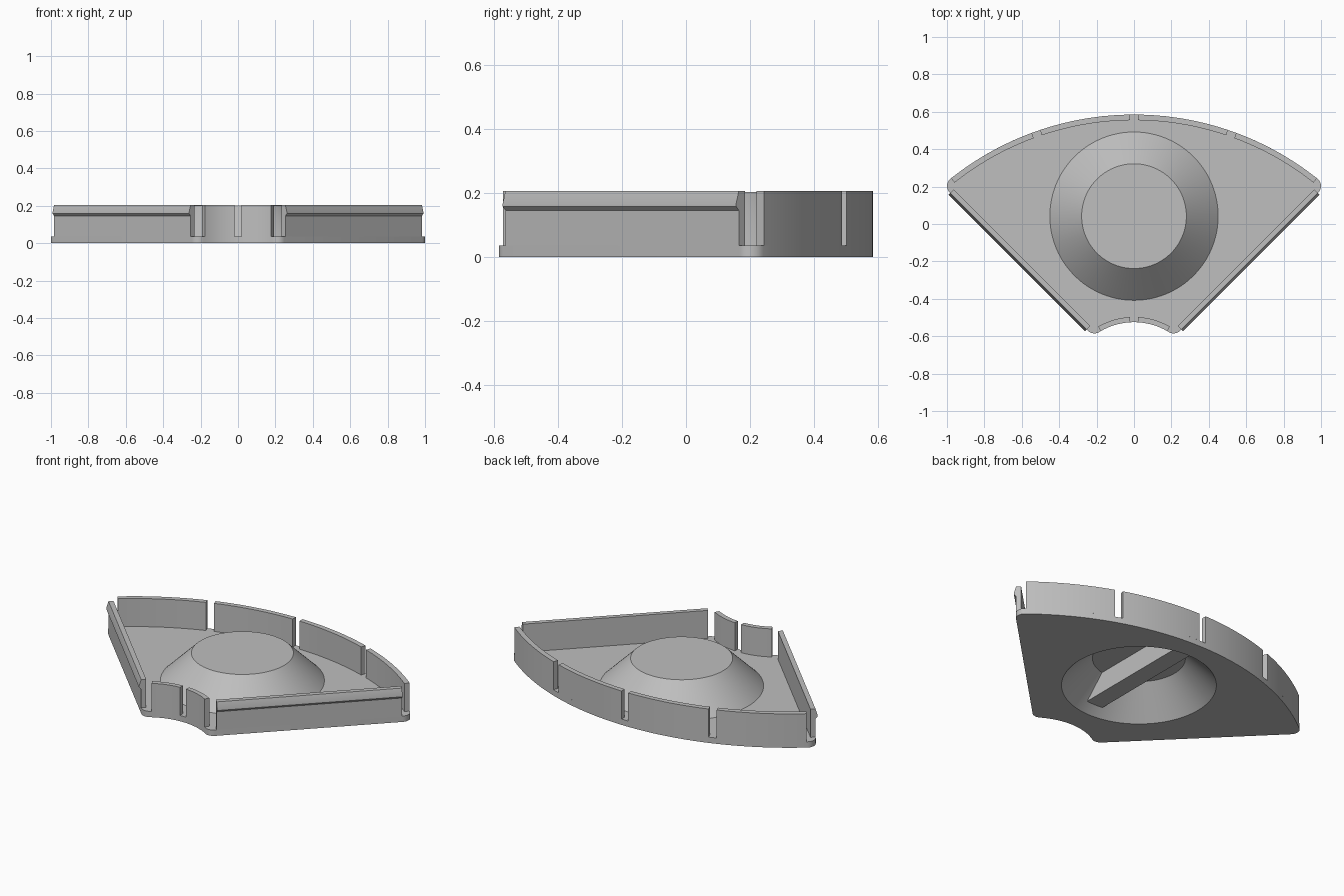
import bpy, bmesh
from math import sin, cos, pi, radians, atan2, degrees
from mathutils import Vector

if "Cube" in bpy.data.objects:
    bpy.data.objects.remove(bpy.data.objects["Cube"], do_unlink=True)

grey = bpy.data.materials.new("plain_grey")
grey.use_nodes = True
grey.diffuse_color = (0.52, 0.52, 0.52, 1)
grey.node_tree.nodes["Principled BSDF"].inputs["Base Color"].default_value = (0.52, 0.52, 0.52, 1)

FLOOR, TOP = 0.035, 0.205          # floor and rim heights
OUT_C, OUT_R = (0, -0.99), 1.575   # large back arc
IN_C, IN_R = (0, -0.88), 0.355     # small front arc
HUB_Y = 0.042                      # centre of the dome


def make(name, bm):
    bmesh.ops.recalc_face_normals(bm, faces=bm.faces)
    mesh = bpy.data.meshes.new(name)
    bm.to_mesh(mesh)
    bm.free()
    obj = bpy.data.objects.new(name, mesh)
    bpy.context.collection.objects.link(obj)
    mesh.materials.append(grey)
    return obj


def sweep(name, points, offset):
    """Extrude a closed 3D outline along an offset."""
    bm = bmesh.new()
    face = bm.faces.new([bm.verts.new(p) for p in points])
    new = bmesh.ops.extrude_face_region(bm, geom=[face], use_keep_orig=True)["geom"]
    bmesh.ops.translate(bm, vec=offset, verts=[g for g in new if isinstance(g, bmesh.types.BMVert)])
    return make(name, bm)


def prism(name, outline, z0, z1):
    return sweep(name, [(x, y, z0) for x, y in outline], Vector((0, 0, z1 - z0)))


def arc(centre, radius, a0, a1, n):
    angles = [radians(a0 + (a1 - a0) * i / n) for i in range(n + 1)]
    return [(centre[0] + radius * cos(a), centre[1] + radius * sin(a)) for a in angles]


def arc_wall(name, centre, r0, r1, a0, a1, n):
    outline = arc(centre, r0, a0, a1, n) + arc(centre, r1, a1, a0, n)
    return prism(name, outline, FLOOR, TOP)


def lathe(name, profile, steps=96):
    bm = bmesh.new()
    verts = [bm.verts.new((r, HUB_Y, z)) for r, z in profile]
    edges = [bm.edges.new((a, b)) for a, b in zip(verts, verts[1:] + verts[:1])]
    bmesh.ops.spin(bm, geom=verts + edges, cent=(0, HUB_Y, 0), axis=(0, 0, 1),
                   angle=2 * pi, steps=steps, use_merge=True)
    bmesh.ops.remove_doubles(bm, verts=bm.verts, dist=1e-5)
    bmesh.ops.dissolve_degenerate(bm, edges=bm.edges, dist=1e-6)
    return make(name, bm)


# Base plate: rounded fan outline, mirrored
corner_r = 0.05
in_corner, out_corner = (0.212, -0.535), (0.95, 0.203)
in_a = degrees(atan2(in_corner[1] - IN_C[1], in_corner[0]))
out_a = degrees(atan2(out_corner[1] - OUT_C[1], out_corner[0]))
half = arc(IN_C, IN_R, 90, in_a, 12)
half += arc(in_corner, corner_r, in_a - 180, -45, 8)[1:]
half += arc(out_corner, corner_r, -45, out_a, 10)
half += arc(OUT_C, OUT_R, out_a, 90, 32)[1:]
base = prism("base_plate", half + [(-x, y) for x, y in half[-2:0:-1]], 0, FLOOR)

# Round opening under the dome
cutter = prism("hole_cutter", arc((0, HUB_Y), 0.425, 0, 356.25, 95), -0.1, 0.1)
cutter.hide_render = True
cutter.hide_viewport = True
cut = base.modifiers.new("hole", "BOOLEAN")
cut.operation, cut.solver, cut.object = "DIFFERENCE", "EXACT", cutter

parts = [base]

# Hollow truncated dome and the rib across its underside
parts.append(lathe("dome", [(0.425, 0), (0.255, 0.17), (0, 0.17), (0, 0.202),
                            (0.28, 0.202), (0.45, FLOOR), (0.425, 0.03)]))
rib = [(0, HUB_Y - 0.39, 0.045), (0, HUB_Y + 0.39, 0.045),
       (0, HUB_Y + 0.26, 0.18), (0, HUB_Y - 0.26, 0.18)]
parts.append(sweep("dome_rib", [(-0.055, y, z) for _, y, z in rib], Vector((0.11, 0, 0))))

# Side clip walls with an outward bead
clip = [(-0.028, FLOOR), (0, FLOOR), (0, 0.145), (0.012, 0.158), (0.012, 0.165),
        (0, TOP), (-0.028, TOP)]
for side, label in ((1, "left"), (-1, "right")):
    pts = [(side * (0.253 + u * 0.707), -0.565 - u * 0.707, z) for u, z in clip]
    parts.append(sweep(label + "_clip_wall", pts, Vector((side * 0.73, 0.73, 0))))

    # Slotted back wall, two segments each side
    for i, (a, b) in enumerate(((0.82, 18.6), (20.3, 38.4))):
        parts.append(arc_wall(f"{label}_back_wall_{i + 1}", OUT_C, OUT_R - 0.03, OUT_R,
                              90 - side * a, 90 - side * b, 18))
    # Slotted front wall
    parts.append(arc_wall(label + "_front_wall", IN_C, IN_R, IN_R + 0.028,
                          90 - side * 3.2, 90 - side * 30, 10))

# Smooth curves, sharp edges
bpy.ops.object.select_all(action="DESELECT")
for obj in parts:
    obj.select_set(True)
bpy.context.view_layer.objects.active = base
bpy.ops.object.shade_smooth_by_angle(angle=radians(25))
